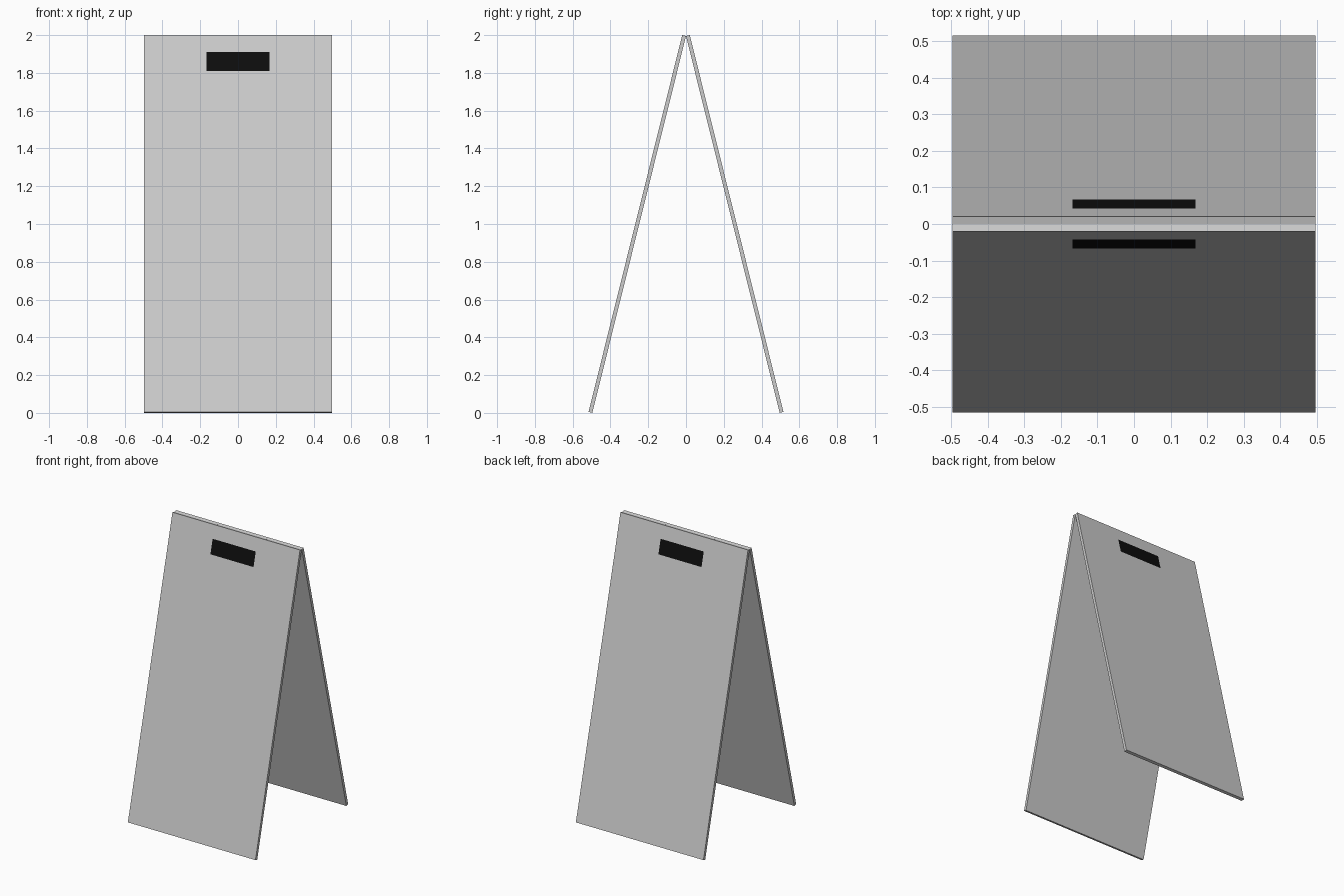
import bpy, bmesh, math
from mathutils import Matrix

if "Cube" in bpy.data.objects:
    bpy.data.objects.remove(bpy.data.objects["Cube"], do_unlink=True)

WIDTH, THICK = 0.994, 0.0206
TILT = math.atan2(0.496, 1.995)
LENGTH = 1.995 / math.cos(TILT)
SLOT_HALF, SLOT_TOP, SLOT_LOW = 0.168, 0.093, 0.196


def make_material(name, value):
    mat = bpy.data.materials.new(name)
    mat.use_nodes = True
    colour = (value, value, value, 1)
    mat.diffuse_color = colour
    bsdf = mat.node_tree.nodes["Principled BSDF"]
    bsdf.inputs["Base Color"].default_value = colour
    bsdf.inputs["Roughness"].default_value = 0.6
    return mat


materials = [make_material("light grey board", 0.6), make_material("black grip", 0.004)]


def make_panel(name, turn):
    """Leaning board whose outer face carries a dark grip rectangle."""
    bm = bmesh.new()
    bmesh.ops.create_cube(bm, size=1)
    # Local origin is the outer top edge; the board hangs down, thickness goes inward
    bmesh.ops.scale(bm, vec=(WIDTH, THICK, LENGTH), verts=bm.verts)
    bmesh.ops.translate(bm, vec=(0, THICK / 2, -LENGTH / 2), verts=bm.verts)
    # Cut the grip outline into the board
    cuts = [((s * SLOT_HALF, 0, 0), (1, 0, 0)) for s in (-1, 1)]
    cuts += [((0, 0, -d), (0, 0, 1)) for d in (SLOT_TOP, SLOT_LOW)]
    for co, no in cuts:
        bmesh.ops.bisect_plane(bm, geom=bm.verts[:] + bm.edges[:] + bm.faces[:],
                               plane_co=co, plane_no=no)
    for face in bm.faces:
        c = face.calc_center_median()
        if c.y < THICK / 4 and abs(c.x) < SLOT_HALF and SLOT_TOP < -c.z < SLOT_LOW:
            face.material_index = 1
    # Lean the board and place its outer top edge beside the ridge
    lean = Matrix.Translation((0, -0.02, 2)) @ Matrix.Rotation(-TILT, 4, "X")
    bm.transform(Matrix.Rotation(turn, 4, "Z") @ lean)
    mesh = bpy.data.meshes.new(name)
    bm.to_mesh(mesh)
    bm.free()
    for mat in materials:
        mesh.materials.append(mat)
    obj = bpy.data.objects.new(name, mesh)
    bpy.context.collection.objects.link(obj)


make_panel("front_panel", 0)
make_panel("back_panel", math.pi)
